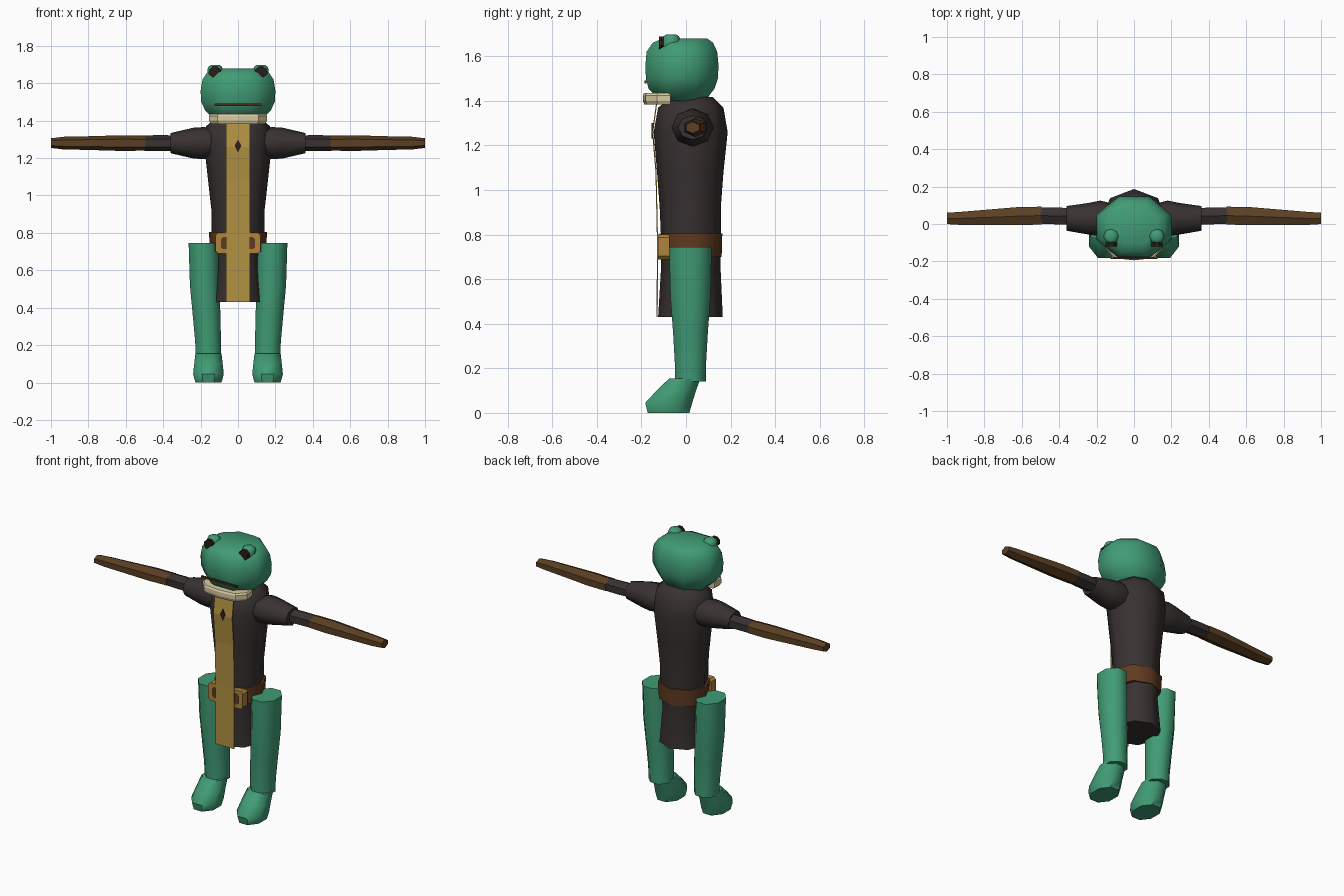
import bpy, bmesh, math

cube = bpy.data.objects.get("Cube")
if cube:
    bpy.data.objects.remove(cube, do_unlink=True)


def material(name, rgb, rough=0.8):
    m = bpy.data.materials.new(name)
    m.use_nodes = True
    m.diffuse_color = (*rgb, 1)
    bsdf = next(n for n in m.node_tree.nodes if n.type == 'BSDF_PRINCIPLED')
    bsdf.inputs["Base Color"].default_value = (*rgb, 1)
    bsdf.inputs["Roughness"].default_value = rough
    return m


SKIN = material("green skin", (0.052, 0.33, 0.18))
CLOTH = material("dark cloth", (0.04, 0.031, 0.031))
TAN = material("tan cloth", (0.44, 0.29, 0.055))
BROWN = material("brown leather", (0.105, 0.05, 0.017))
BELT = material("belt leather", (0.12, 0.045, 0.015))
GOLD = material("buckle gold", (0.42, 0.23, 0.045))
CREAM = material("cream lip", (0.68, 0.6, 0.36))
MOUTH = material("mouth brown", (0.07, 0.022, 0.012))
PUPIL = material("pupil black", (0.025, 0.012, 0.01))


def loft(name, rings, mat, smooth=50):
    """Skin a list of equal-length point rings and cap both ends."""
    bm = bmesh.new()
    loops = [[bm.verts.new(p) for p in ring] for ring in rings]
    n = len(loops[0])
    for a, b in zip(loops, loops[1:]):
        for i in range(n):
            j = (i + 1) % n
            bm.faces.new((a[i], a[j], b[j], b[i]))
    bm.faces.new(loops[0])
    bm.faces.new(loops[-1])
    bmesh.ops.recalc_face_normals(bm, faces=bm.faces)
    mesh = bpy.data.meshes.new(name)
    bm.to_mesh(mesh)
    bm.free()
    mesh.materials.append(mat)
    ob = bpy.data.objects.new(name, mesh)
    bpy.context.collection.objects.link(ob)
    if smooth:
        bpy.ops.object.select_all(action='DESELECT')
        ob.select_set(True)
        bpy.context.view_layer.objects.active = ob
        bpy.ops.object.shade_smooth_by_angle(angle=math.radians(smooth))
    return ob


def circle(n, turn=0.0):
    """Unit polygon; a half-step turn gives flat sides that touch the unit box."""
    k = 1 / math.cos(math.pi / n) if turn else 1
    return [(k * math.cos(2 * math.pi * (i + turn) / n),
             k * math.sin(2 * math.pi * (i + turn) / n)) for i in range(n)]


def upright(name, profile, mat, x=0.0, n=8, turn=0.0, smooth=50):
    """Vertical loft; each profile row is z, half width, front y, back y."""
    rings = [[(x + u * rx, (f + b) / 2 + v * (b - f) / 2, z)
              for u, v in circle(n, turn)] for z, rx, f, b in profile]
    return loft(name, rings, mat, smooth)


def limb(name, side, profile, mat, n=6, smooth=40):
    """Sideways loft; each row is x, centre y, half depth, half height."""
    rings = [[(side * x, y + v * ry, 1.28 + u * rz)
              for u, v in circle(n)] for x, y, ry, rz in profile]
    return loft(name, rings, mat, smooth)


def plate(name, outline, y0, y1, mat):
    """Flat plate facing the front, from an x, z outline."""
    return loft(name, [[(x, y, z) for x, z in outline] for y in (y0, y1)], mat, 0)


def box_outline(x, z, hx, hz, cut=0.0):
    pts = []
    for sx, sz in ((1, 1), (-1, 1), (-1, -1), (1, -1)):
        a = (x + sx * hx, z + sz * (hz - cut))
        b = (x + sx * (hx - cut), z + sz * hz)
        pts += [a, b] if sx * sz > 0 else [b, a]
    return pts


# Robe, belt and front tabard
upright("robe", [
    (0.43, 0.14, -0.125, 0.165), (0.65, 0.115, -0.112, 0.155),
    (0.78, 0.142, -0.112, 0.156), (0.92, 0.142, -0.118, 0.156),
    (1.08, 0.16, -0.13, 0.168), (1.26, 0.18, -0.145, 0.187),
    (1.37, 0.172, -0.125, 0.168), (1.418, 0.11, -0.06, 0.12)], CLOTH)
upright("belt", [(0.70, 0.148, -0.118, 0.16),
                 (0.805, 0.156, -0.12, 0.163)], BELT)
front_line = [(0.43, -0.127), (0.65, -0.126), (0.8, -0.126),
              (1.08, -0.132), (1.26, -0.147), (1.385, -0.13)]
loft("tabard", [[(-0.065, y, z), (0.065, y, z), (0.065, y - 0.005, z),
                 (-0.065, y - 0.005, z)] for z, y in front_line], TAN, 0)
plate("chest_diamond", [(0.018, 1.265), (0, 1.3), (-0.018, 1.265), (0, 1.23)],
      -0.154, -0.146, PUPIL)

# Buckle: a framed ring with a leather centre
outer = box_outline(0, 0.745, 0.12, 0.056, 0.014)
inner = box_outline(0, 0.745, 0.09, 0.032, 0.01)
loft("buckle", [[(x, y, z) for x, z in o] for o, y in
                ((outer, -0.075), (outer, -0.125), (inner, -0.125), (inner, -0.116))],
     GOLD, 0)
plate("buckle_centre", inner, -0.118, -0.115, BELT)

# Head, lip and mouth
upright("head", [
    (1.40, 0.12, -0.11, 0.09), (1.425, 0.145, -0.14, 0.105),
    (1.455, 0.175, -0.168, 0.128), (1.5, 0.197, -0.18, 0.143),
    (1.56, 0.2, -0.182, 0.146), (1.62, 0.19, -0.177, 0.14),
    (1.66, 0.163, -0.15, 0.122), (1.68, 0.125, -0.105, 0.095)], SKIN, turn=0.5, smooth=60)
lip = [(0.15, -0.07), (0.155, -0.13), (0.11, -0.182), (0, -0.194),
       (-0.11, -0.182), (-0.155, -0.13), (-0.15, -0.07)]
loft("lip", [[(x * s, -0.07 + (y + 0.07) * s, z) for x, y in lip]
             for z, s in ((1.383, 0.94), (1.4, 1), (1.425, 1), (1.435, 0.95))], CREAM, 0)
plate("mouth", box_outline(0, 1.485, 0.125, 0.006), -0.187, -0.178, MOUTH)

for side, word in ((1, "left"), (-1, "right")):
    # Eyes
    ex = 0.122 * side
    upright(word + "_eye_bump", [
        (1.6, 0.036, -0.1, -0.03), (1.645, 0.041, -0.108, -0.026),
        (1.675, 0.042, -0.108, -0.025), (1.69, 0.034, -0.1, -0.032),
        (1.698, 0.022, -0.088, -0.044)], SKIN, x=ex)
    plate(word + "_pupil", [(ex + 0.03 * u, 1.66 + 0.029 * v)
                            for u, v in circle(8, 0.5)], -0.121, -0.1, PUPIL)

    # Sleeves, forearms and hands
    limb(word + "_sleeve", side, [
        (0.1, 0.025, 0.08, 0.07), (0.18, 0.03, 0.095, 0.086),
        (0.24, 0.028, 0.085, 0.082), (0.36, 0.03, 0.066, 0.054)], CLOTH, n=8, smooth=50)
    limb(word + "_forearm", side, [
        (0.3, 0.04, 0.05, 0.04), (0.41, 0.043, 0.052, 0.043),
        (0.5, 0.045, 0.05, 0.041)], CLOTH)
    limb(word + "_glove", side, [
        (0.495, 0.045, 0.055, 0.04), (0.62, 0.042, 0.056, 0.042),
        (0.82, 0.034, 0.046, 0.036), (0.93, 0.03, 0.04, 0.034),
        (1.0, 0.03, 0.035, 0.026)], BROWN)

    # Legs lean inward toward the ankle
    legs = [(0.14, 0.158, 0.068, -0.05, 0.09), (0.22, 0.16, 0.069, -0.05, 0.09),
            (0.36, 0.168, 0.074, -0.058, 0.098), (0.52, 0.178, 0.079, -0.07, 0.11),
            (0.745, 0.186, 0.078, -0.076, 0.115)]
    loft(word + "_leg", [[(side * (cx + u * rx), (f + b) / 2 + v * (b - f) / 2, z)
                          for u, v in circle(8, 0.5)]
                         for z, cx, rx, f, b in legs], SKIN)
    upright(word + "_foot", [
        (0.0, 0.07, -0.172, 0.015), (0.045, 0.082, -0.183, 0.028),
        (0.1, 0.076, -0.132, 0.045), (0.155, 0.07, -0.075, 0.065)],
        SKIN, x=0.158 * side, turn=0.5)
